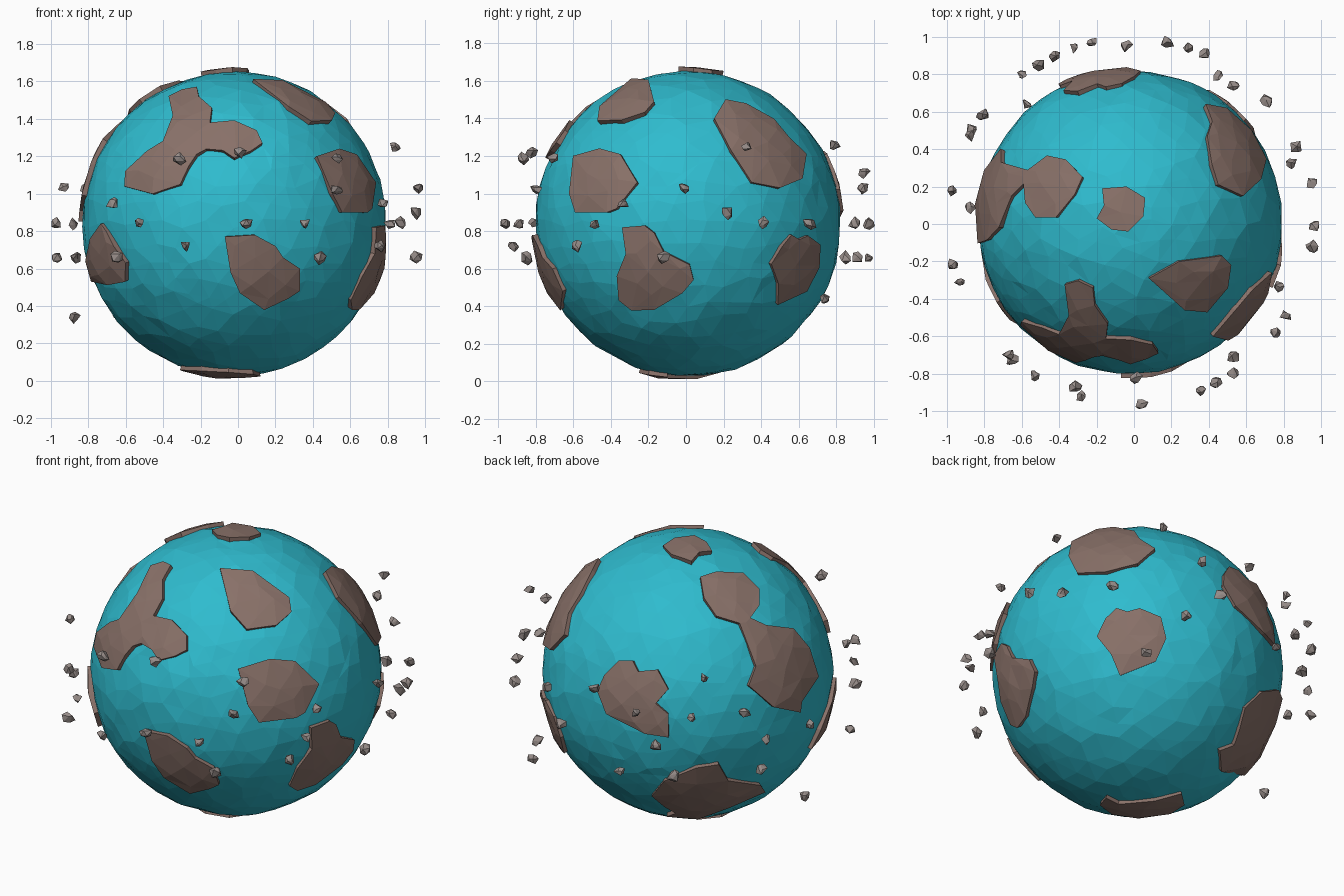
import bpy, bmesh, random
from math import sin, cos, radians, sqrt
from mathutils import Vector, geometry

random.seed(7)
if "Cube" in bpy.data.objects:
    bpy.data.objects.remove(bpy.data.objects["Cube"])

CENTRE = Vector((-0.02, 0.01, 0.84))
SEA, LAND = 0.815, 0.834


def material(name, colour):
    mat = bpy.data.materials.new(name)
    mat.use_nodes = True
    mat.diffuse_color = (*colour, 1)
    shader = mat.node_tree.nodes["Principled BSDF"]
    shader.inputs["Base Color"].default_value = (*colour, 1)
    shader.inputs["Roughness"].default_value = 0.9
    return mat


sea_blue = material("sea_blue", (0.028, 0.50, 0.62))
land_brown = material("land_brown", (0.25, 0.165, 0.14))
rock_grey = material("rock_grey", (0.31, 0.265, 0.25))


def finish(bm, name, mat, location=CENTRE):
    bmesh.ops.recalc_face_normals(bm, faces=bm.faces)
    mesh = bpy.data.meshes.new(name)
    bm.to_mesh(mesh)
    bm.free()
    mesh.materials.append(mat)
    obj = bpy.data.objects.new(name, mesh)
    obj.location = location
    bpy.context.collection.objects.link(obj)
    return obj


def noise(amount):
    return Vector([random.uniform(-amount, amount) for _ in range(3)])


# Faceted ocean ball with slightly uneven facets
bm = bmesh.new()
bmesh.ops.create_icosphere(bm, subdivisions=4, radius=SEA)
for v in bm.verts:
    v.co = (v.co + noise(0.028)).normalized() * (SEA + random.uniform(-0.006, 0.004))
finish(bm, "ocean", sea_blue)


def continent(name, yaw, pitch, outline, centred=False):
    """Raised plate: an outline in hundredths, drawn facing yaw and pitch, wrapped on the ball."""
    a, e = radians(yaw), radians(pitch)
    right = Vector((cos(a), sin(a), 0))
    toward = Vector((sin(a) * cos(e), -cos(a) * cos(e), sin(e)))
    up = toward.cross(right)
    shift = Vector() if centred else CENTRE
    rim = []
    for px, py in outline:
        x, y = px / 100 - shift.dot(right), py / 100 - shift.dot(up)
        depth = sqrt(max(0, LAND ** 2 - x * x - y * y))
        rim.append((right * x + up * y + toward * depth).normalized())

    # Flatten around the plate's own middle and fill with scattered points
    mid = sum(rim, Vector()).normalized()
    u = mid.orthogonal().normalized()
    w = mid.cross(u)
    flat = [Vector((p.dot(u), p.dot(w))) for p in rim]
    step = 0.13
    grid = [Vector((i * step + random.uniform(-0.03, 0.03), j * step + random.uniform(-0.03, 0.03)))
            for i in range(-6, 7) for j in range(-6, 7)]
    edges = list(zip(flat, flat[1:] + flat[:1]))

    def gap(p):
        best = 9
        for s, t in edges:
            q, f = geometry.intersect_point_line(p, s, t)
            q = s.lerp(t, min(1, max(0, f)))
            best = min(best, (p - q.to_2d()).length)
        return best

    inner = [p for p in grid if gap(p) > 0.04]
    coords, _, faces, *_ = geometry.delaunay_2d_cdt(
        flat + inner, [], [list(range(len(flat)))], 1, 1e-5)

    bm = bmesh.new()
    verts = []
    for c in coords:
        height = sqrt(max(0, 1 - c.length_squared))
        r = LAND + random.uniform(-0.003, 0.005)
        verts.append(bm.verts.new((u * c.x + w * c.y + mid * height) * r))
    for f in faces:
        bm.faces.new([verts[i] for i in f])
    bmesh.ops.delete(bm, geom=[v for v in bm.verts if not v.link_faces], context="VERTS")

    # Side wall sunk into the ocean
    border = [edge for edge in bm.edges if edge.is_boundary]
    out = bmesh.ops.extrude_edge_only(bm, edges=border)["geom"]
    for v in out:
        if isinstance(v, bmesh.types.BMVert):
            v.co *= 0.94
    bm.normal_update()
    obj = finish(bm, name, land_brown)
    top = obj.data.polygons[0]
    if top.normal.dot(top.center) < 0:
        obj.data.flip_normals()


FRONT, SIDE, BACK_LEFT, BACK_RIGHT = (0, 0), (90, 0), (215, 25), (140, -30)

continent("front_forked_land", *FRONT, [
    (-30, 156), (-22, 157), (-21, 152), (-14, 146), (-15, 138), (-2, 139), (10, 134), (13, 127),
    (7, 123), (-2, 119), (-8, 123), (-17, 124), (-22, 121), (-26, 115), (-31, 105), (-46, 100),
    (-61, 104), (-60, 112), (-49, 123), (-40, 128), (-35, 142), (-37, 152)])
continent("front_low_land", *FRONT, [
    (-7, 77), (9, 78), (20, 72), (24, 66), (33, 60), (33, 48), (27, 44), (14, 38), (1, 47), (-4, 58)])
continent("front_left_land", *SIDE, [
    (-60, 120), (-46, 124), (-35, 121), (-26, 106), (-37, 92), (-42, 90), (-59, 90), (-62, 100)])
continent("upper_front_land", 0, 90, [
    (8, -29), (24, -20), (47, -17), (52, -22), (50, -34), (39, -47), (27, -46)])
continent("left_low_land", *SIDE, [
    (-34, 82), (-22, 83), (-17, 79), (-12, 69), (2, 62), (4, 54), (-2, 47), (-17, 38),
    (-29, 38), (-36, 43), (-37, 56), (-32, 68)])
continent("left_upper_land", *SIDE, [
    (15, 140), (21, 150), (32, 148), (47, 140), (55, 130), (64, 121), (62, 108), (50, 103),
    (35, 106), (24, 123)])
continent("back_heart_land", *BACK_RIGHT, [
    (-23, 20), (-18, 30), (-12, 36), (-6, 34), (1, 36), (13, 31), (16, 19), (10, 6),
    (-10, -2), (-15, 10)], True)
continent("north_cap_land", 0, 90, [
    (-20, 3), (-16, 10), (-17, 19), (-4, 20), (6, 14), (5, 4), (-3, -4), (-12, -3)])
continent("south_cap_land", 0, -90, [
    (12, 10), (3, 10), (-10, -6), (-20, -18), (-30, -8), (-31, 5), (-20, 20), (-5, 25), (8, 20)])
continent("back_land", *BACK_LEFT, [
    (-51, -10), (-47, -1), (-39, 7), (-31, 7), (-28, 1), (-17, 2), (-11, -9), (-18, -17),
    (-11, -23), (-11, -36), (-24, -34), (-46, -23)], True)
continent("right_long_land", *BACK_LEFT, [
    (7, 54), (16, 57), (31, 56), (40, 47), (40, 38), (35, 31), (44, 27), (59, 25), (68, 14),
    (73, -2), (64, -16), (63, -22), (48, -19), (34, -7), (38, 4), (29, 28), (16, 32), (9, 42)], True)
continent("back_low_land", *BACK_RIGHT, [
    (79, -10), (70, -11), (60, -20), (57, -32), (54, -41), (46, -44), (47, -56), (60, -58),
    (69, -48), (77, -29), (81, -15)], True)
continent("right_low_land", -90, 0, [
    (42, 84), (46, 80), (51, 72), (55, 63), (50, 53), (34, 51), (10, 53), (15, 64), (30, 76)])


# Ring of small drifting rocks, in hundredths
front_rocks = [
    (4, -96, 84), (1, -82, 122), (-31, -87, 119), (-28, -92, 72), (-53, -81, 84), (-67, -70, 95),
    (-65, -73, 66), (36, -89, 84), (44, -85, 66), (53, -71, 119), (53, -80, 102), (76, -58, 72),
    (81, -49, 84), (78, -34, 95), (95, -12, 66), (97, -1, 103), (-93, -31, 104), (-97, -22, 66)]
back_rocks = [
    (95, 22, 90), (84, 32, 125), (87, 41, 84), (71, 66, 84), (45, 79, 126), (53, 74, 44),
    (38, 91, 66), (29, 94, 103), (18, 97, 84), (-4, 95, 111), (-23, 97, 66), (-32, 94, 103),
    (-42, 90, 84), (-51, 85, 66), (-60, 80, 102), (-57, 64, 120), (-81, 58, 102), (-88, 47, 84),
    (-87, 50, 66), (-88, 9, 34), (-97, 18, 84)]
for spot in front_rocks + back_rocks:
    bm = bmesh.new()
    bmesh.ops.create_icosphere(bm, subdivisions=1, radius=random.uniform(0.026, 0.036))
    for v in bm.verts:
        v.co += noise(0.011)
    finish(bm, "drifting_rock", rock_grey, Vector(spot) / 100)
